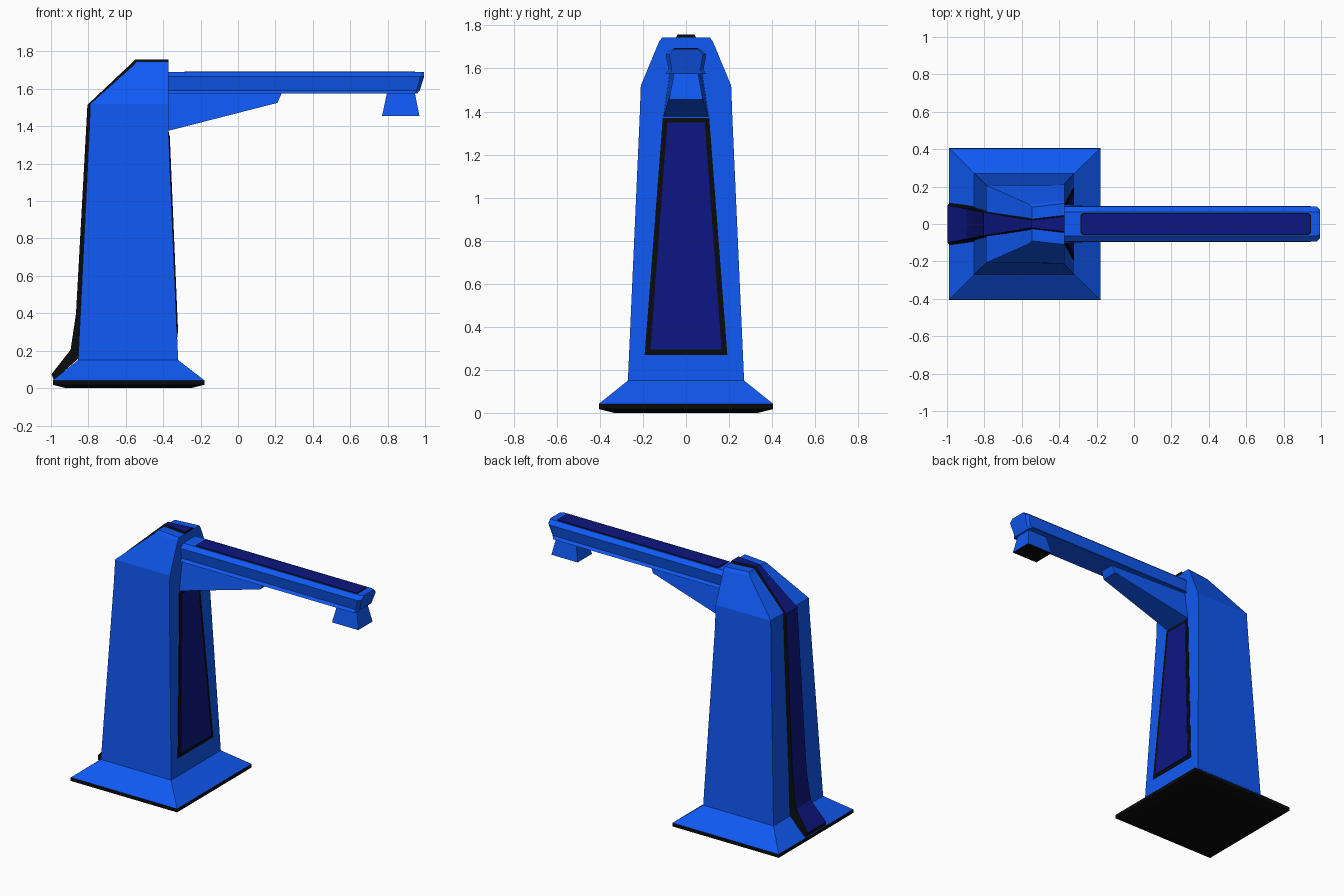
import bpy, bmesh
from mathutils import Vector

if "Cube" in bpy.data.objects:
    bpy.data.objects.remove(bpy.data.objects["Cube"])


def material(name, rgb):
    m = bpy.data.materials.new(name)
    m.diffuse_color = (*rgb, 1)
    m.use_nodes = True
    m.node_tree.nodes["Principled BSDF"].inputs["Base Color"].default_value = m.diffuse_color
    return m


BLUE = material("blue", (0.005, 0.1, 0.9))
NAVY = material("navy", (0.004, 0.008, 0.22))
BLACK = material("black", (0.003, 0.003, 0.003))


def loft(name, rings, mats, pick=None):
    """Skin a list of equal-length rings and cap both ends.
    pick(ring, side) chooses a material; ring -1 / -2 are the end caps."""
    bm = bmesh.new()
    vs = [[bm.verts.new(p) for p in r] for r in rings]
    n = len(rings[0])
    pick = pick or (lambda r, s: 0)
    for i in range(len(vs) - 1):
        for j in range(n):
            k = (j + 1) % n
            f = bm.faces.new((vs[i][j], vs[i][k], vs[i + 1][k], vs[i + 1][j]))
            f.material_index = pick(i, j)
    bm.faces.new(vs[0][::-1]).material_index = pick(-1, 0)
    bm.faces.new(vs[-1]).material_index = pick(-2, 0)
    bmesh.ops.recalc_face_normals(bm, faces=bm.faces)
    me = bpy.data.meshes.new(name)
    bm.to_mesh(me)
    bm.free()
    for m in mats:
        me.materials.append(m)
    ob = bpy.data.objects.new(name, me)
    bpy.context.collection.objects.link(ob)
    return ob


def rect(x0, x1, z, y0, y1=None):
    """Horizontal four-point ring; half width y0 at x0, y1 at x1."""
    y1 = y0 if y1 is None else y1
    return [(x0, -y0, z), (x1, -y1, z), (x1, y1, z), (x0, y0, z)]


# Black foot plate
loft("foot_plate", [rect(-0.92, -0.25, 0, 0.335), rect(-0.99, -0.18, 0.018, 0.405),
                    rect(-0.99, -0.18, 0.042, 0.405)], [BLACK])

# Tapered tower with flared skirt and sloping head
loft("tower", [rect(-0.99, -0.18, 0.042, 0.405), rect(-0.855, -0.32, 0.15, 0.27),
               rect(-0.795, -0.372, 1.38, 0.213, 0.215),
               rect(-0.79, -0.372, 1.52, 0.207, 0.21),
               rect(-0.56, -0.372, 1.725, 0.105, 0.125),
               rect(-0.545, -0.372, 1.745, 0.09, 0.11)], [BLUE])


# Framed panel on the tower's arm side
def panel(name, z0, z1, w0, w1, lift, mat):
    def face_x(z):
        return -0.32 - 0.052 * (z - 0.15) / 1.23
    rings = []
    for d in (-0.02, lift):
        rings.append([(face_x(z) + d, y, z) for y, z in
                      ((-w0, z0), (w0, z0), (w1, z1), (-w1, z1))])
    loft(name, rings, [mat])


panel("panel_frame", 0.27, 1.37, 0.192, 0.108, 0.003, BLACK)
panel("panel_glass", 0.295, 1.35, 0.165, 0.087, 0.006, NAVY)

# Raised strip running up the back and over the head:
# outer x, z, inner x, z, half width
path = [(-0.997, 0.075, -0.985, 0.043, 0.100),
        (-0.895, 0.205, -0.845, 0.165, 0.080),
        (-0.866, 0.400, -0.835, 0.400, 0.075),
        (-0.805, 1.515, -0.780, 1.510, 0.062),
        (-0.548, 1.757, -0.540, 1.735, 0.020),
        (-0.372, 1.757, -0.372, 1.735, 0.040)]
loft("back_strip", [[(ix, -w - 0.012, iz), (ox, -w, oz), (ox, w, oz), (ix, w + 0.012, iz)]
                    for ox, oz, ix, iz, w in path],
     [BLACK, NAVY], lambda r, s: 1 if r >= 0 and s == 1 else 0)

# Arm beam: chamfered top, undercut sides, flared lower lip
half = [(0.065, 1.69), (0.094, 1.665), (0.081, 1.592), (0.096, 1.575)]
section = half + [(-y, z) for y, z in reversed(half)]


def arm_ring(xs, squeeze=1.0):
    xs = xs + xs[::-1]
    return [(x, y * squeeze, z) for x, (y, z) in zip(xs, section)]


loft("arm", [arm_ring([-0.375] * 4), arm_ring([0.975, 0.975, 0.955, 0.945]),
             arm_ring([0.995, 0.995, 0.972, 0.957], 0.82)], [BLUE])


# Inlay along the top of the arm
def inlay(name, x0, x1, w, z, mat):
    c = 0.012
    outline = [(x0, -w + c), (x0 + c, -w), (x1 - c, -w), (x1, -w + c),
               (x1, w - c), (x1 - c, w), (x0 + c, w), (x0, w - c)]
    loft(name, [[(x, y, h) for x, y in outline] for h in (1.68, z)], [mat])


inlay("inlay_frame", -0.287, 0.947, 0.058, 1.692, BLACK)
inlay("inlay", -0.282, 0.942, 0.053, 1.694, NAVY)

# Wedge bracket under the arm
loft("arm_bracket", [
    [(-0.375, -0.075, 1.58), (-0.375, 0.075, 1.58), (-0.375, 0.105, 1.375), (-0.375, -0.105, 1.375)],
    [(0.235, -0.05, 1.58), (0.235, 0.05, 1.58), (0.21, 0.06, 1.525), (0.21, -0.06, 1.525)]], [BLUE])

# Lamp head hanging from the arm tip, black underneath
loft("lamp_head", [rect(0.77, 0.97, 1.455, 0.078), rect(0.797, 0.945, 1.58, 0.056)],
     [BLUE, BLACK], lambda r, s: 1 if r == -1 else 0)
